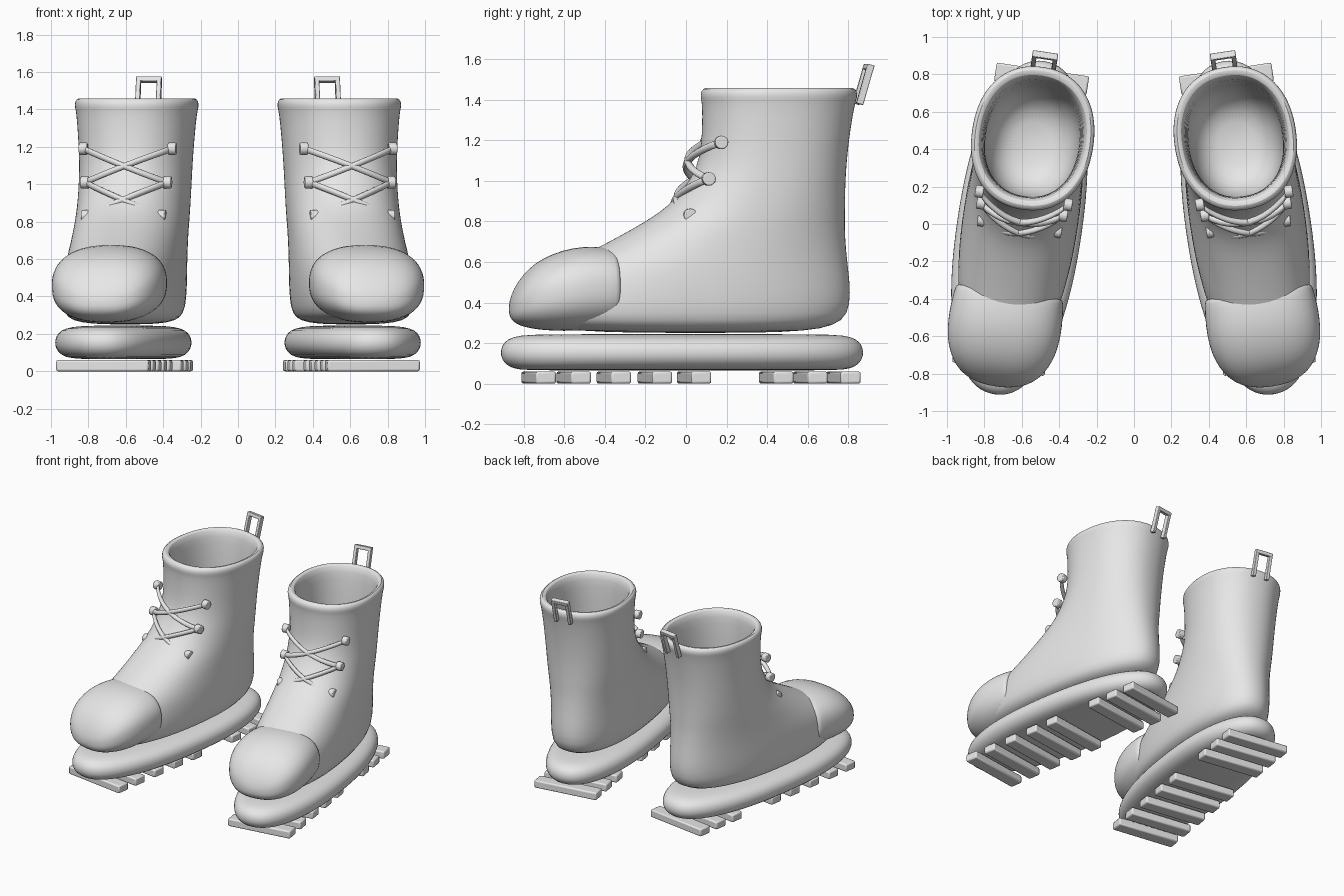
import bpy, bmesh, math
from mathutils import Matrix, Vector

cube = bpy.data.objects.get("Cube")
if cube:
    bpy.data.objects.remove(cube, do_unlink=True)

# One plain grey for the whole pair
grey = bpy.data.materials.new("light_grey")
grey.use_nodes = True
colour = (0.8, 0.8, 0.8, 1)
grey.diffuse_color = colour
grey.node_tree.nodes["Principled BSDF"].inputs["Base Color"].default_value = colour

# Each boot is modelled straight, then toed out and moved to the left side
PLACE = Matrix.Translation((0.61, 0, 0)) @ Matrix.Rotation(math.radians(8.5), 4, 'Z')


def finish(name, bm, subdivide=0, bevel=0):
    """Place the part, smooth it and mirror it to the other boot."""
    bmesh.ops.recalc_face_normals(bm, faces=bm.faces[:])
    bm.transform(PLACE)
    mesh = bpy.data.meshes.new(name)
    bm.to_mesh(mesh)
    bm.free()
    mesh.materials.append(grey)
    obj = bpy.data.objects.new(name, mesh)
    bpy.context.collection.objects.link(obj)
    bpy.ops.object.select_all(action='DESELECT')
    obj.select_set(True)
    bpy.context.view_layer.objects.active = obj
    bpy.ops.object.shade_smooth_by_angle(angle=math.radians(50))
    if bevel:
        mod = obj.modifiers.new("Bevel", 'BEVEL')
        mod.width = bevel
        mod.segments = 2
    if subdivide:
        mod = obj.modifiers.new("Subdivision", 'SUBSURF')
        mod.levels = mod.render_levels = subdivide
    mod = obj.modifiers.new("Mirror", 'MIRROR')
    mod.mirror_object = None
    mod.use_mirror_merge = False
    return obj


def oval(a, b, count, power):
    """Points of a superellipse with half sizes a and b."""
    points = []
    for i in range(count):
        t = math.tau * i / count
        c, s = math.cos(t), math.sin(t)
        points.append((a * math.copysign(abs(c) ** (2 / power), c),
                       b * math.copysign(abs(s) ** (2 / power), s)))
    return points


def loft(bm, rings):
    """Skin a row of rings and close both ends."""
    rows = [[bm.verts.new(p) for p in ring] for ring in rings]
    count = len(rows[0])
    for low, high in zip(rows, rows[1:]):
        for i in range(count):
            j = (i + 1) % count
            bm.faces.new((low[i], low[j], high[j], high[i]))
    bm.faces.new(rows[0])
    bm.faces.new(rows[-1])


def level_ring(z, front, back, half, power=2.2, count=48):
    mid = (front + back) / 2
    return [(u, mid + v, z) for u, v in oval(half, (back - front) / 2, count, power)]


def upright_ring(v, half, low, high, power=2.4, count=40):
    mid = (low + high) / 2
    return [(u, v, mid + z) for u, z in oval(half, (high - low) / 2, count, power)]


def add_box(bm, centre, size, tilt=0):
    matrix = (Matrix.Translation(centre) @ Matrix.Rotation(tilt, 4, 'X')
              @ Matrix.Diagonal((*size, 1)))
    bmesh.ops.create_cube(bm, size=1, matrix=matrix)


# Boot upper: foot, ankle, rolled collar and hollow lining (height, front, back, half width)
sections = [
    (0.25, -0.25, 0.35, 0.1), (0.26, -0.55, 0.6, 0.22), (0.285, -0.74, 0.74, 0.28),
    (0.34, -0.81, 0.81, 0.305), (0.45, -0.78, 0.82, 0.31), (0.55, -0.68, 0.81, 0.308),
    (0.63, -0.52, 0.8, 0.303), (0.69, -0.4, 0.795, 0.3), (0.76, -0.27, 0.79, 0.298),
    (0.84, -0.13, 0.79, 0.297), (0.92, -0.04, 0.79, 0.297), (1.02, 0.035, 0.793, 0.298),
    (1.12, 0.075, 0.8, 0.3), (1.25, 0.085, 0.815, 0.308), (1.39, 0.085, 0.84, 0.32),
    (1.41, 0.075, 0.85, 0.328), (1.445, 0.078, 0.85, 0.328), (1.462, 0.1, 0.83, 0.31),
    (1.455, 0.13, 0.8, 0.285), (1.42, 0.145, 0.785, 0.27), (1.3, 0.15, 0.77, 0.26),
    (1.0, 0.15, 0.75, 0.25), (0.75, 0.14, 0.74, 0.25), (0.6, 0.2, 0.67, 0.2),
    (0.54, 0.32, 0.55, 0.1),
]
bm = bmesh.new()
loft(bm, [level_ring(*s) for s in sections])
finish("boot_upper", bm, subdivide=1)

# Toe cap shell (position, half width, bottom, top)
sections = [
    (-0.355, 0.24, 0.33, 0.6), (-0.37, 0.285, 0.285, 0.662), (-0.38, 0.292, 0.275, 0.672),
    (-0.46, 0.302, 0.265, 0.678), (-0.56, 0.306, 0.26, 0.672), (-0.66, 0.295, 0.26, 0.642),
    (-0.74, 0.265, 0.267, 0.6), (-0.8, 0.225, 0.278, 0.545), (-0.845, 0.17, 0.295, 0.48),
    (-0.87, 0.1, 0.32, 0.42), (-0.878, 0.03, 0.35, 0.38),
]
bm = bmesh.new()
loft(bm, [upright_ring(*s) for s in sections])
finish("toe_cap", bm, subdivide=1)

# Cushioned sole (height, inset from the outline)
profile = [(0.065, 0.2), (0.068, 0.09), (0.085, 0.035), (0.12, 0.006), (0.155, 0),
           (0.19, 0.008), (0.22, 0.035), (0.238, 0.09), (0.245, 0.2)]
bm = bmesh.new()
loft(bm, [level_ring(z, -0.925 + d, 0.885 - d, 0.337 - d, 2.25) for z, d in profile])
finish("sole", bm, subdivide=1)

# Tread bars
bm = bmesh.new()
for v in (-0.735, -0.56, -0.36, -0.155, 0.04, 0.45, 0.62, 0.785):
    add_box(bm, (0, v, 0.03), (0.5, 0.1, 0.06))
finish("tread_bars", bm, bevel=0.01)

# Lace studs, with axis across the boot (half spacing, position, height)
rows = [(0.24, 0.14, 1.19), (0.223, 0.08, 1.01), (0.205, -0.01, 0.83)]
bm = bmesh.new()
for half, v, z in rows:
    for side in (-1, 1):
        spin = Matrix.Translation((side * half, v, z)) @ Matrix.Rotation(math.pi / 2, 4, 'Y')
        bmesh.ops.create_cone(bm, cap_ends=True, segments=20, radius1=0.033,
                              radius2=0.033, depth=0.045, matrix=spin)
finish("lace_studs", bm, bevel=0.006)

# Crossed laces bowing forward over the instep
bm = bmesh.new()
for (upper, lower, bow) in ((rows[0], rows[1], 0.1), (rows[1], rows[2], 0.08)):
    for side in (-1, 1):
        start = Vector((side * upper[0], upper[1], upper[2]))
        end = Vector((-side * lower[0], lower[1], lower[2]))
        rings = []
        for i in range(13):
            t = i / 12
            p = start.lerp(end, t)
            p.y -= bow * math.sin(math.pi * t) ** 0.8
            rings.append([p + Vector((0, a, b)) for a, b in oval(0.018, 0.018, 10, 2)])
        loft(bm, rings)
finish("laces", bm)

# Pull tab: a leaning open frame behind the collar
tilt = -0.28
bm = bmesh.new()
for side in (-1, 1):
    add_box(bm, (side * 0.056, 0.885, 1.475), (0.025, 0.035, 0.2), tilt)
add_box(bm, (0, 0.91, 1.56), (0.137, 0.036, 0.028), tilt)
finish("pull_tab", bm, bevel=0.004)
